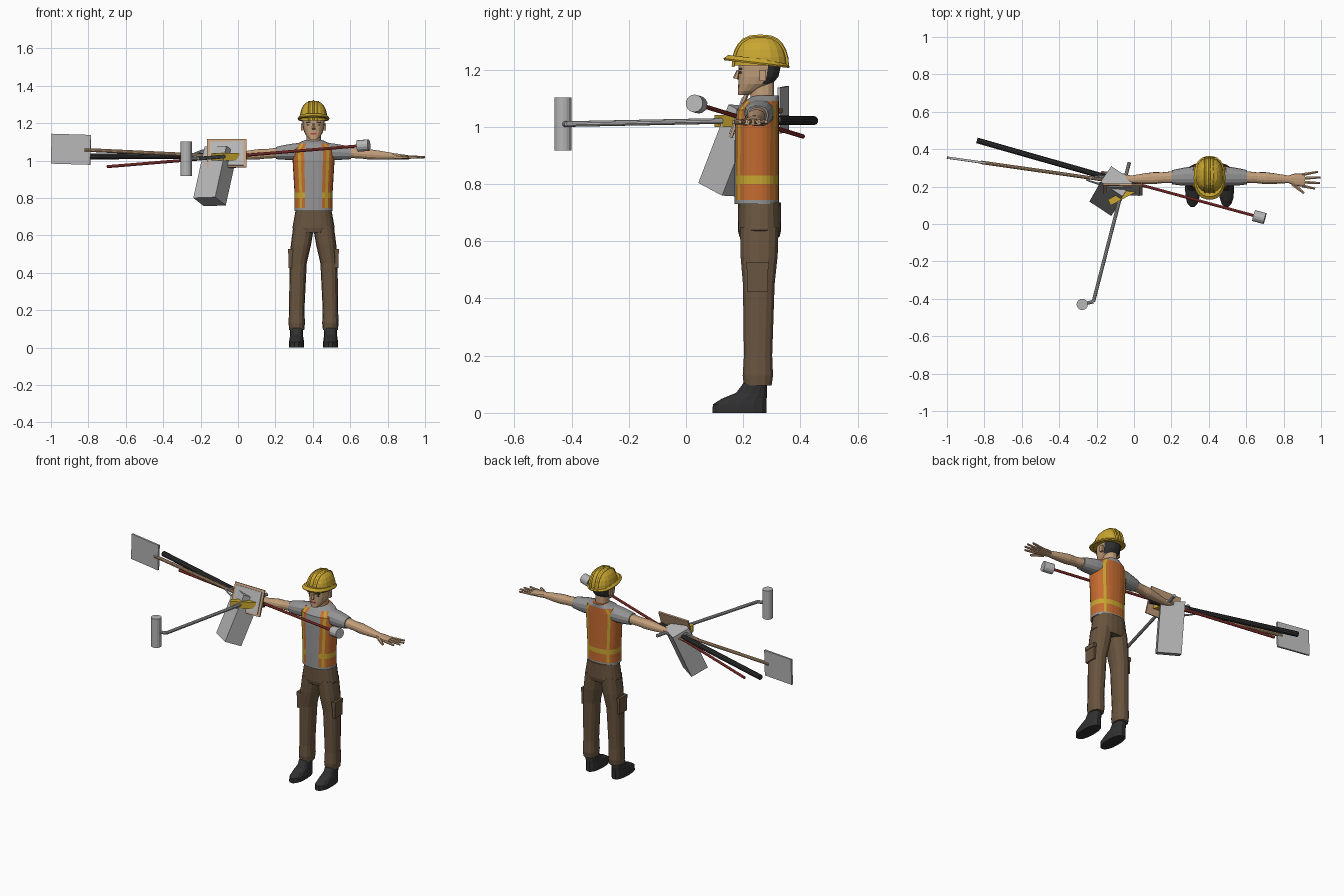
import bpy, bmesh, math
from mathutils import Matrix, Vector

if "Cube" in bpy.data.objects:
    bpy.data.objects.remove(bpy.data.objects["Cube"])

CENTRE_X = .404  # worker's centre line


def material(name, *colour):
    mat = bpy.data.materials.new(name)
    mat.use_nodes = True
    mat.diffuse_color = (*colour, 1)
    shader = mat.node_tree.nodes["Principled BSDF"]
    shader.inputs["Base Color"].default_value = mat.diffuse_color
    return mat


ORANGE = material("vest orange", .56, .15, .03)
YELLOW = material("safety yellow", .58, .38, .03)
SHIRT = material("shirt grey", .3, .3, .3)
SKIN = material("skin tan", .55, .35, .2)
PANTS = material("trouser brown", .14, .09, .05)
BLACK = material("near black", .03, .03, .03)
STEEL = material("light steel", .47, .47, .47)
RED = material("red", .5, .06, .05)


def finish(name, bm, *materials):
    bmesh.ops.recalc_face_normals(bm, faces=bm.faces)
    mesh = bpy.data.meshes.new(name)
    bm.to_mesh(mesh)
    bm.free()
    for mat in materials:
        mesh.materials.append(mat)
    part = bpy.data.objects.new(name, mesh)
    bpy.context.collection.objects.link(part)
    return part


def worker_point(side, x, y, z):
    return Vector((CENTRE_X + side * x, y, z))


def loft(name, rings, centre, *materials, sides=14, sideways=False, side=1, rule=None):
    """Skin rounded rings (height, width, depth); centre gives each ring's middle."""
    bm = bmesh.new()
    loops = []
    for height, width, depth in rings:
        middle_a, middle_b = centre(height, width, depth)
        loop = []
        for i in range(sides):
            angle = math.tau * i / sides
            c, s = math.cos(angle), math.sin(angle)
            a = middle_a + width * math.copysign(abs(c) ** .85, c)
            b = middle_b + depth * math.copysign(abs(s) ** .85, s)
            place = (height, a, b) if sideways else (a, b, height)
            loop.append(bm.verts.new(worker_point(side, *place)))
        loops.append(loop)
    for row, (lower, upper) in enumerate(zip(loops, loops[1:])):
        for i in range(sides):
            face = bm.faces.new((lower[i - 1], lower[i], upper[i], upper[i - 1]))
            if rule:
                face.material_index = rule(face.calc_center_median(), i, row)
    bm.faces.new(loops[0])
    bm.faces.new(loops[-1])
    return finish(name, bm, *materials)


def rod(name, start, end, radius, mat, end_radius=None, sides=10):
    start, end = Vector(start), Vector(end)
    along = end - start
    turn = along.to_track_quat("Z", "Y").to_matrix().to_4x4()
    bm = bmesh.new()
    bmesh.ops.create_cone(bm, cap_ends=True, segments=sides, radius1=radius,
                          radius2=end_radius or radius, depth=along.length,
                          matrix=Matrix.Translation((start + end) / 2) @ turn)
    return finish(name, bm, mat)


def box(name, middle, size, mat, x_axis=(1, 0, 0), z_axis=(0, 0, 1)):
    z = Vector(z_axis).normalized()
    y = z.cross(Vector(x_axis)).normalized()
    turn = Matrix((y.cross(z), y, z)).transposed().to_4x4()
    bm = bmesh.new()
    bmesh.ops.create_cube(bm, size=1, matrix=Matrix.Translation(middle) @ turn @ Matrix.Diagonal((*size, 1)))
    return finish(name, bm, mat)


# Torso: vest over a shirt, with reflective bands and an open front
TORSO_SIDES = 32
TORSO_Y = .25


def vest_rule(point, i, row):
    quarter = TORSO_SIDES / 4
    step = abs((i - .5) % (2 * quarter) - quarter)  # segments from front or back centre
    open_front = point.y < TORSO_Y and step < 2
    if row == 0 or point.z > 1.1 or open_front:
        return 1
    return 2 if row == 2 or 3 < step < 4 else 0


waist = [(z, .102, .078) for z in (.73, .745, .8, .83)]
shoulders = [(1, .112, .077), (1.06, .114, .074), (1.09, .09, .06), (1.11, .045, .045)]
loft("vest_torso", waist + shoulders, lambda h, w, d: (0, .325 - d),
     ORANGE, SHIRT, YELLOW, sides=TORSO_SIDES, rule=vest_rule)
loft("hips", [(.615, .095, .07), (.64, .113, .076), (.735, .096, .075)],
     lambda h, w, d: (0, .257), PANTS, sides=20)


# Limbs: each path is a rule, shared by both sides
def leg_path(height, width, depth):
    return .09 - .15 * max(0, height - .4), TORSO_Y + .01 * height


def boot_path(height, width, depth):
    return .091, .284 - depth


def arm_path(reach, width, depth):
    return .26 - .05 * reach, 1.055 - .075 * reach


LEG = [(.095, .04), (.13, .044), (.2, .041), (.45, .046), (.55, .054), (.65, .056)]
BOOT = [(0, .04, .097), (.03, .04, .096), (.05, .037, .08), (.07, .034, .055), (.11, .034, .04)]
SLEEVE = [(.08, .052), (.12, .05), (.16, .045), (.2, .038)]
FOREARM = [(.18, .033), (.25, .029), (.3, .032), (.35, .028), (.43, .019)]

for side, word in ((1, "left"), (-1, "right")):
    loft(word + "_trouser_leg", [(h, r, r * 1.23) for h, r in LEG], leg_path, PANTS, side=side)
    pocket = worker_point(side, .122, TORSO_Y, .475)
    box(word + "_cargo_pocket", pocket, (.024, .075, .1), PANTS)
    box(word + "_pocket_flap", pocket + Vector((0, 0, .04)), (.03, .08, .025), PANTS)
    loft(word + "_boot", BOOT, boot_path, BLACK, side=side)
    for part, profile, mat in (("_sleeve", SLEEVE, SHIRT), ("_forearm", FOREARM, SKIN)):
        loft(word + part, [(h, r, r * .88) for h, r in profile], arm_path, mat,
             sideways=True, side=side)

    # Hand with spread fingers
    loft(word + "_palm", [(.42, .019, .017), (.455, .033, .015), (.51, .036, .011)],
         arm_path, SKIN, sideways=True, side=side)
    for spread in (-.03, -.01, .01, .03):
        knuckle = worker_point(side, .495, .234 + spread, 1.018)
        length = .1 - 25 * (spread - .005) ** 2
        tip = knuckle + Vector((side * length, spread / 2, 0))
        rod(word + "_finger", knuckle, tip, .0095, SKIN, .006, sides=6)
    wrist = worker_point(side, .445, .215, 1.017)
    rod(word + "_thumb", wrist, wrist + Vector((side * .06, -.05, 0)), .013, SKIN, .007, sides=6)

    # Ear, eye and eyebrow
    box(word + "_ear", worker_point(side, .06, .268, 1.18), (.012, .022, .038), SKIN)
    eye = worker_point(side, .024, .19, 1.19)
    box(word + "_eye", eye, (.022, .008, .007), BLACK)
    box(word + "_eyebrow", eye + Vector((0, 0, .013)), (.028, .012, .005), BLACK)

# Head and neck; the back of the head is hair
loft("neck", [(h, .039, .042) for h in (1.06, 1.16)], lambda h, w, d: (0, .267), SKIN)
loft("head", [(1.112, .02, .02), (1.126, .035, .036), (1.15, .049, .06), (1.175, .056, .071),
              (1.21, .06, .075), (1.25, .058, .071)],
     lambda h, w, d: (0, .182 + d), SKIN, BLACK, sides=18,
     rule=lambda point, i, row: int(row > 1 and point.y > .272))
rod("nose", worker_point(1, 0, .182, 1.198), worker_point(1, 0, .174, 1.168), .005, SKIN, .011, sides=6)
box("mouth", worker_point(1, 0, .186, 1.143), (.032, .009, .01), RED)

# Helmet: domed shell, ribs along it and a sloping brim
HELMET_Y = .26


def dome(angle):
    c = math.cos(angle)
    return math.copysign(abs(c) ** .7, c), 1.215 + .103 * math.sin(angle)


def helmet_path(height, width, depth):
    return 0, HELMET_Y


shell = []
for i in range(6):
    spread, height = dome(math.pi * i / 11)
    shell.append((height, .075 * spread, .096 * spread))
loft("helmet_dome", shell, helmet_path, YELLOW, sides=18)

brim = loft("helmet_brim", [(1.218, .083, .114), (1.224, .085, .117), (1.238, .074, .1)],
            lambda h, w, d: (0, .247), YELLOW, sides=22)
for vert in brim.data.vertices:
    vert.co.z -= (vert.co.y - HELMET_Y) * .12

for offset in (-.024, 0, .024):
    curve = bpy.data.curves.new("helmet_rib", "CURVE")
    curve.dimensions = "3D"
    curve.bevel_depth = .006
    curve.bevel_resolution = 1
    curve.materials.append(YELLOW)
    steps = 12
    spline = curve.splines.new("POLY")
    spline.points.add(steps)
    for i, point in enumerate(spline.points):
        spread, height = dome(math.pi * i / steps)
        place = worker_point(1, offset, HELMET_Y + .095 * spread, height - abs(offset) / 5)
        point.co = (*place, 1)
    bpy.context.collection.objects.link(bpy.data.objects.new("helmet_rib", curve))

# Shovel
rod("shovel_handle", (-.82, .33, 1.057), (-.08, .225, 1.022), .01, SKIN)
box("shovel_blade", (-.893, .34, 1.06), (.212, .012, .16), STEEL, (-1, .14, .04), (.03, 0, 1))

# Dark bar and red mallet
rod("dark_bar", (-.84, .447, 1.022), (.045, .195, 1.025), .016, BLACK)
mallet_end = Vector((.67, .037, 1.08))
mallet_tail = Vector((-.7, .408, .967))
head_half = (mallet_end - mallet_tail).normalized() * .031
rod("mallet_handle", mallet_tail, mallet_end, .008, RED)
rod("mallet_head", mallet_end - head_half, mallet_end + head_half, .031, STEEL, sides=14)

# Sledge hammer
sledge = Vector((-.277, -.43, 1.01))
neck = sledge + Vector((.06, .015, 0))
half_head = Vector((0, 0, .092))
rod("sledge_socket", sledge, neck, .01, STEEL)
rod("sledge_handle", neck, (-.025, .33, 1.025), .01, STEEL)
rod("sledge_head", sledge - half_head, sledge + half_head, .03, STEEL, sides=16)

# Hanging tool case, tilted forward
box("tool_case", (-.122, .176, .917), (.14, .11, .3), STEEL, (.83, -.55, .03), (.2, .35, .91))

# Clipboard with its sheet, leaning back
board = Vector((-.06, .185, 1.038))
lean = Vector((0, .33, .94))
for name, shift, size, mat in (("clipboard", 0, (.212, .01, .16), SKIN),
                               ("clipboard_sheet", -.007, (.18, .006, .135), STEEL)):
    box(name, board + Vector((0, shift, 0)), size, mat, (1, 0, .07), lean)

# Yellow level and pliers
box("yellow_level", (-.066, .15, 1.02), (.15, .035, .042), YELLOW, (.88, .47, .05))
pivot = Vector((-.19, .235, 1.03))
for side in (1, -1):
    bend = pivot + Vector((0, .02, .022)) * side
    rod("pliers_grip", pivot + Vector((.07, 0, 0)), bend, .008, STEEL, sides=6)
    rod("pliers_jaw", bend, pivot - Vector((.065, 0, 0)), .007, STEEL, .004, sides=6)
